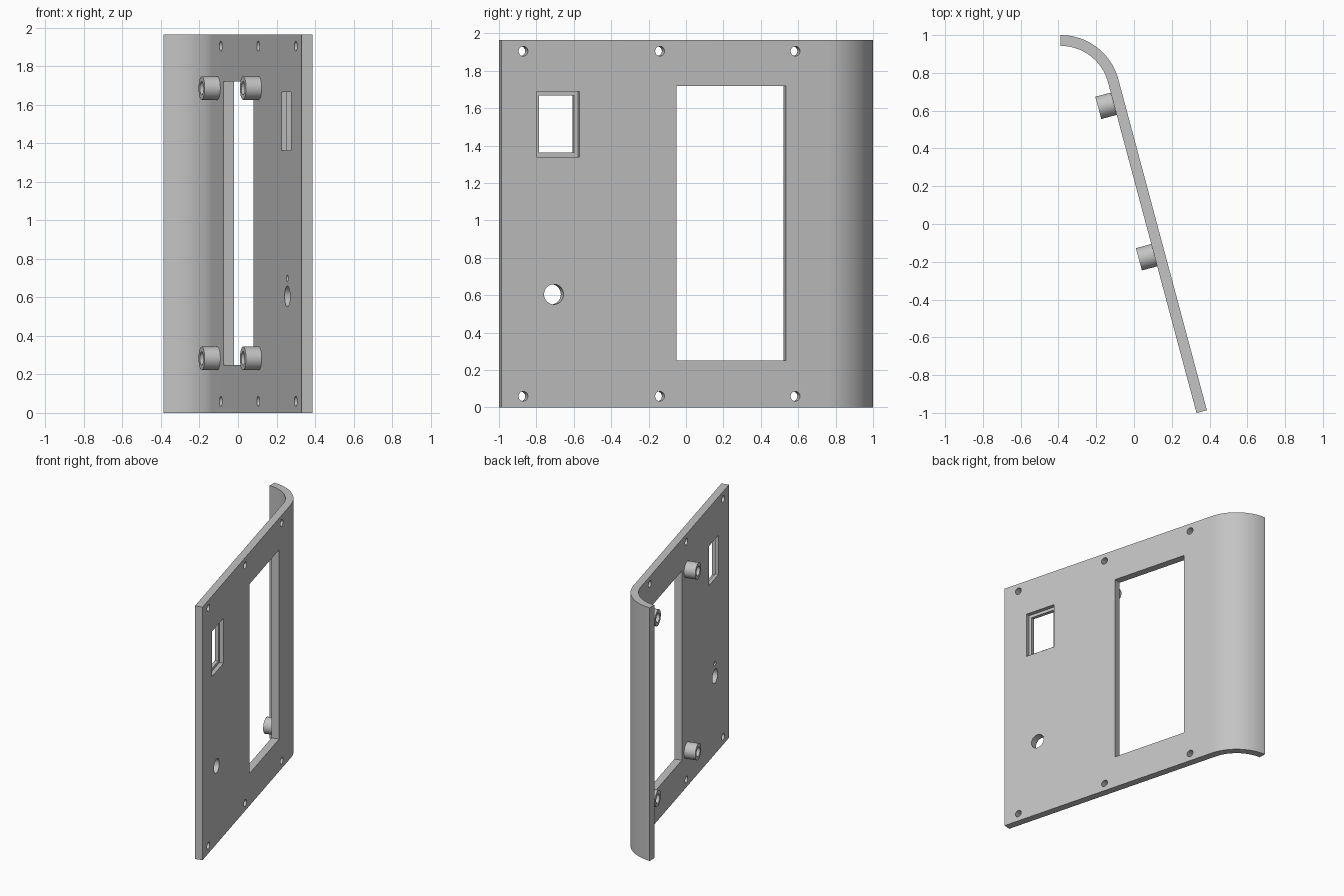
import bpy, bmesh
from math import radians, sin, cos
from mathutils import Matrix, Vector

if "Cube" in bpy.data.objects:
    bpy.data.objects.remove(bpy.data.objects["Cube"], do_unlink=True)

HEIGHT, THICK, TILT = 1.965, 0.057, radians(15)
RADIUS, END_X = 0.316, -0.388
along = Vector((-sin(TILT), cos(TILT), 0))
outward = Vector((cos(TILT), sin(TILT), 0))
corner = Vector((0.386, -0.986, 0))

# Panel frame: x runs along the panel, y is up, z points out of its outer face
FRAME = Matrix((along, (0, 0, 1), outward)).transposed().to_4x4()
FRAME.translation = corner

grey = bpy.data.materials.new("light_grey")
grey.use_nodes = True
grey.diffuse_color = (0.55, 0.55, 0.55, 1)
grey.node_tree.nodes["Principled BSDF"].inputs["Base Color"].default_value = grey.diffuse_color


def add_object(name, bm):
    bmesh.ops.recalc_face_normals(bm, faces=bm.faces)
    mesh = bpy.data.meshes.new(name)
    bm.to_mesh(mesh)
    bm.free()
    mesh.materials.append(grey)
    obj = bpy.data.objects.new(name, mesh)
    bpy.context.collection.objects.link(obj)
    return obj


def box(name, s0, s1, z0, z1, d0, d1):
    bm = bmesh.new()
    mid = Vector((s0 + s1, z0 + z1, d0 + d1)) / 2
    size = Matrix.Diagonal((s1 - s0, z1 - z0, d1 - d0, 1))
    bmesh.ops.create_cube(bm, size=1, matrix=FRAME @ Matrix.Translation(mid) @ size)
    return add_object(name, bm)


def cylinder(name, s, z, r, d0, d1):
    bm = bmesh.new()
    place = Matrix.Translation((s, z, (d0 + d1) / 2))
    bmesh.ops.create_cone(bm, cap_ends=True, segments=40, radius1=r, radius2=r,
                          depth=d1 - d0, matrix=FRAME @ place)
    return add_object(name, bm)


def cut(obj, cutters):
    for c in cutters:
        mod = obj.modifiers.new("cut", 'BOOLEAN')
        mod.operation, mod.solver, mod.object = 'DIFFERENCE', 'EXACT', c
    graph = bpy.context.evaluated_depsgraph_get()
    mesh = bpy.data.meshes.new_from_object(obj.evaluated_get(graph))
    obj.modifiers.clear()
    obj.data = mesh
    for c in cutters:
        bpy.data.objects.remove(c, do_unlink=True)


# Panel: tilted flat sheet running into a rolled edge
centre = Vector((END_X, 1 - RADIUS, 0))


def arc(r, steps=32):
    angles = [TILT + (radians(90) - TILT) * i / steps for i in range(steps + 1)]
    return [centre + r * Vector((cos(a), sin(a), 0)) for a in angles]


outline = ([corner] + arc(RADIUS) + arc(RADIUS - THICK)[::-1]
           + [corner - THICK * outward])
bm = bmesh.new()
face = bm.faces.new([bm.verts.new(p) for p in outline])
top = bmesh.ops.extrude_face_region(bm, geom=[face])["geom"]
bmesh.ops.translate(bm, vec=(0, 0, HEIGHT),
                    verts=[v for v in top if isinstance(v, bmesh.types.BMVert)])
panel = add_object("panel", bm)

# Openings: screen window, stepped socket, button hole, blind pin hole, screw holes
THROUGH = (-0.1, 0.05)
cutters = [
    box("window_cutter", 0.969, 1.575, 0.25, 1.72, *THROUGH),
    box("socket_recess_cutter", 0.193, 0.431, 1.34, 1.69, -0.03, 0.05),
    box("socket_cutter", 0.216, 0.408, 1.362, 1.667, *THROUGH),
    cylinder("button_cutter", 0.289, 0.605, 0.054, *THROUGH),
    cylinder("pin_cutter", 0.289, 0.70, 0.017, -0.1, -0.03),
]
for s in (0.12, 0.876, 1.626):
    for z in (0.06, HEIGHT - 0.06):
        cutters.append(cylinder("screw_cutter", s, z, 0.026, *THROUGH))
cut(panel, cutters)

# Hollow mounting posts on the inner face
parts = [panel]
for s, side in ((0.865, "front"), (1.695, "back")):
    for z, level in ((0.283, "lower"), (1.687, "upper")):
        post = cylinder(f"{level}_{side}_post", s, z, 0.061, -THICK - 0.084, -THICK)
        cut(post, [cylinder("bore_cutter", s, z, 0.035, -0.2, -THICK + 0.01)])
        parts.append(post)

bpy.ops.object.select_all(action='DESELECT')
for p in parts:
    p.select_set(True)
bpy.context.view_layer.objects.active = panel
bpy.ops.object.shade_smooth_by_angle()
